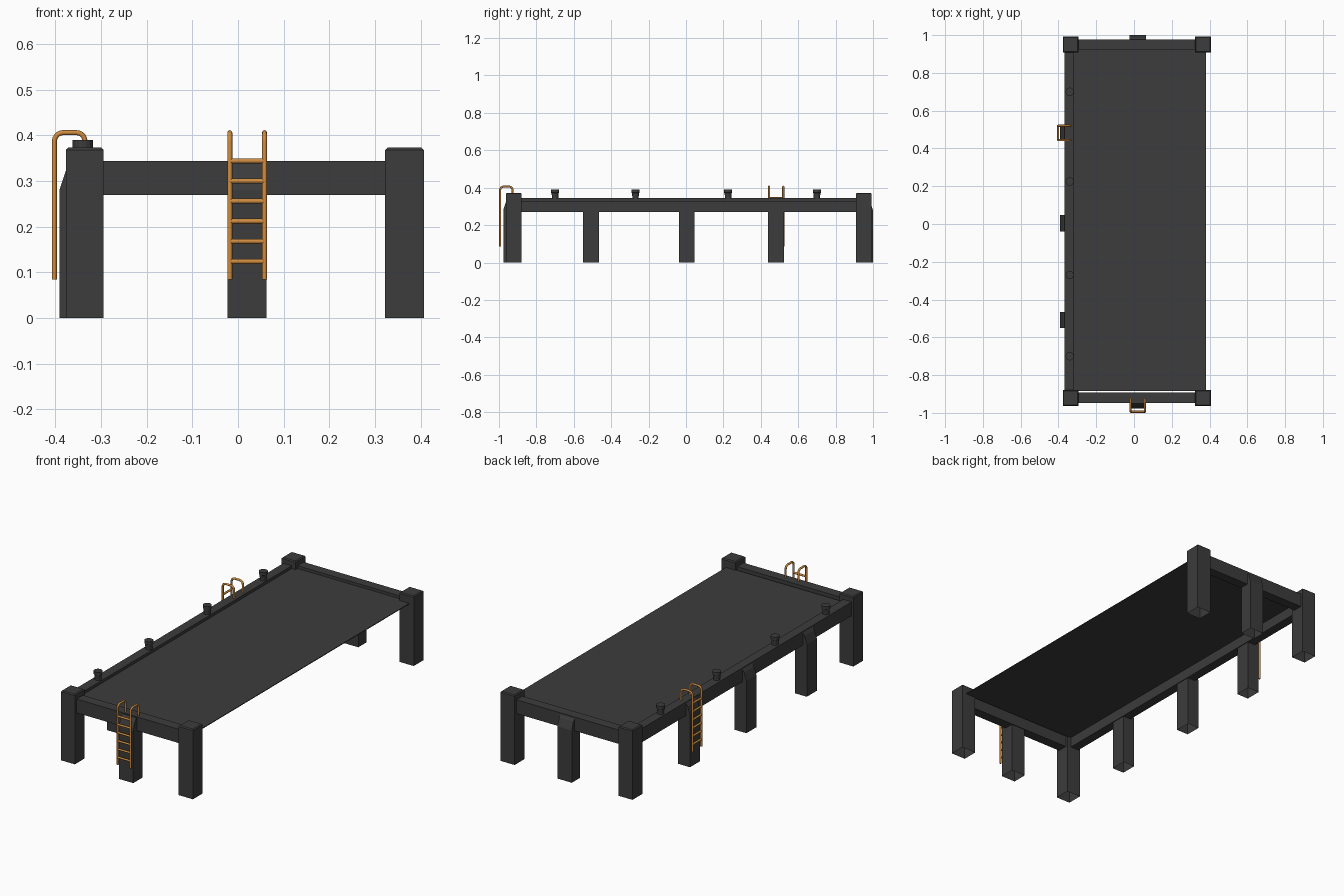
import bpy, bmesh, math
from mathutils import Vector

if "Cube" in bpy.data.objects:
    bpy.data.objects.remove(bpy.data.objects["Cube"])


def material(name, rgb):
    m = bpy.data.materials.new(name)
    m.diffuse_color = (*rgb, 1)
    m.use_nodes = True
    m.node_tree.nodes["Principled BSDF"].inputs["Base Color"].default_value = m.diffuse_color
    return m


DARK = material("dark_grey", (0.045, 0.045, 0.045))
ORANGE = material("ladder_orange", (0.62, 0.26, 0.05))


def finish(name, bm, mat, recalc=True):
    if recalc:
        bmesh.ops.recalc_face_normals(bm, faces=bm.faces)
    me = bpy.data.meshes.new(name)
    bm.to_mesh(me)
    bm.free()
    me.materials.append(mat)
    ob = bpy.data.objects.new(name, me)
    bpy.context.collection.objects.link(ob)
    return ob


def box(name, x0, x1, y0, y1, z0, z1, top_bevel=0.0, open_bottom=False):
    bm = bmesh.new()
    bmesh.ops.create_cube(bm, size=1)
    for v in bm.verts:
        v.co = (x1 if v.co.x > 0 else x0, y1 if v.co.y > 0 else y0, z1 if v.co.z > 0 else z0)
    if open_bottom:
        low = [f for f in bm.faces if f.normal.z < -0.5]
        bmesh.ops.delete(bm, geom=low, context='FACES_ONLY')
    if top_bevel:
        edges = [e for e in bm.edges if all(v.co.z > z1 - 1e-5 for v in e.verts)]
        bmesh.ops.bevel(bm, geom=edges, offset=top_bevel, segments=1, affect='EDGES')
    return finish(name, bm, DARK, recalc=False)


def fender_post(name, origin, out, depth):
    """Post with a sloped head; origin is the middle of its outer face."""
    out = Vector(out)
    side = Vector((-out.y, out.x, 0))
    profile = [(depth, 0), (0, 0), (0, 0.28), (0.014, 0.322), (0.026, 0.34), (depth, 0.34)]
    bm = bmesh.new()
    rows = [[bm.verts.new(Vector(origin) - out * d + side * s + Vector((0, 0, z)))
             for d, z in profile] for s in (-0.0425, 0.0425)]
    a, b = rows
    n = len(profile)
    bm.faces.new(a)
    bm.faces.new(b)
    for i in range(1, n):  # the foot stays open, like the corner posts
        j = (i + 1) % n
        bm.faces.new((a[i], a[j], b[j], b[i]))
    return finish(name, bm, DARK)


def ladder(name, origin, inward):
    """Hooped ladder; origin is the centre of its outer rail line."""
    inward = Vector(inward)
    side = Vector((-inward.y, inward.x, 0))
    base = Vector(origin)
    r, top, reach, low = 0.019, 0.406, 0.067, 0.085
    path = [(0, low)]
    for cx, a0 in ((r, 180), (reach - r, 90)):
        for k in range(6):
            t = math.radians(a0 - 18 * k)
            path.append((cx + r * math.cos(t), top - r + r * math.sin(t)))
    path.append((reach, 0.335))
    cu = bpy.data.curves.new(name + "_rails", 'CURVE')
    cu.dimensions = '3D'
    cu.bevel_depth = 0.0055
    cu.bevel_resolution = 2
    cu.use_fill_caps = True

    def add_line(points):
        sp = cu.splines.new('POLY')
        sp.points.add(len(points) - 1)
        for p, q in zip(sp.points, points):
            p.co = (*q, 1)

    for s in (-0.038, 0.038):
        add_line([base + inward * d + side * s + Vector((0, 0, z)) for d, z in path])
    for i in range(6):  # rungs
        z = Vector((0, 0, 0.124 + 0.044 * i))
        add_line([base + side * -0.038 + z, base + side * 0.038 + z])
    cu.materials.append(ORANGE)
    ob = bpy.data.objects.new(name, cu)
    bpy.context.collection.objects.link(ob)
    bpy.ops.object.select_all(action='DESELECT')
    ob.select_set(True)
    bpy.context.view_layer.objects.active = ob
    bpy.ops.object.convert(target='MESH')
    bpy.ops.object.shade_smooth_by_angle(angle=math.radians(50))


def bollard(name, x, y):
    profile = [(0.017, 0.34), (0.017, 0.352), (0.019, 0.372), (0.022, 0.374), (0.022, 0.39)]
    bm = bmesh.new()
    n = 16
    rings = [[bm.verts.new((x + r * math.cos(2 * math.pi * k / n),
                            y + r * math.sin(2 * math.pi * k / n), z)) for k in range(n)]
             for r, z in profile]
    for a, b in zip(rings, rings[1:]):
        for k in range(n):
            j = (k + 1) % n
            bm.faces.new((a[k], a[j], b[j], b[k]))
    bm.faces.new(rings[-1])
    bm.faces.new(rings[0])
    finish(name, bm, DARK)


# Corner posts
for fb, y0, y1 in (("front", -0.963, -0.88), ("back", 0.908, 0.992)):
    for lr, x0, x1 in (("left", -0.377, -0.294), ("right", 0.322, 0.407)):
        box(f"{fb}_{lr}_corner_post", x0, x1, y0, y1, 0, 0.373, 0.005, True)

# Edge beams on three sides; the right side is open
box("left_beam", -0.367, -0.317, -0.9, 0.92, 0.27, 0.344)
box("front_beam", -0.31, 0.34, -0.947, -0.893, 0.27, 0.344)
box("back_beam", -0.31, 0.34, 0.925, 0.977, 0.27, 0.344)

# Deck: a thin sheet just below the beam tops
box("deck", -0.32, 0.38, -0.885, 0.93, 0.325, 0.329)

# Intermediate posts
for i, y in enumerate((-0.508, 0.004, 0.482)):
    fender_post(f"left_side_post_{i + 1}", (-0.391, y, 0), (-1, 0, 0), 0.07)
fender_post("front_side_post", (0.02, -0.977, 0), (0, -1, 0), 0.08)
fender_post("back_side_post", (0.02, 1.0, 0), (0, 1, 0), 0.07)

# Mooring bollards on the left beam
for i, y in enumerate((-0.70, -0.27, 0.225, 0.70)):
    bollard(f"bollard_{i + 1}", -0.34, y)

# Ladders
ladder("front_ladder", (0.02, -0.994, 0), (0, 1, 0))
ladder("left_ladder", (-0.402, 0.482, 0), (1, 0, 0))
